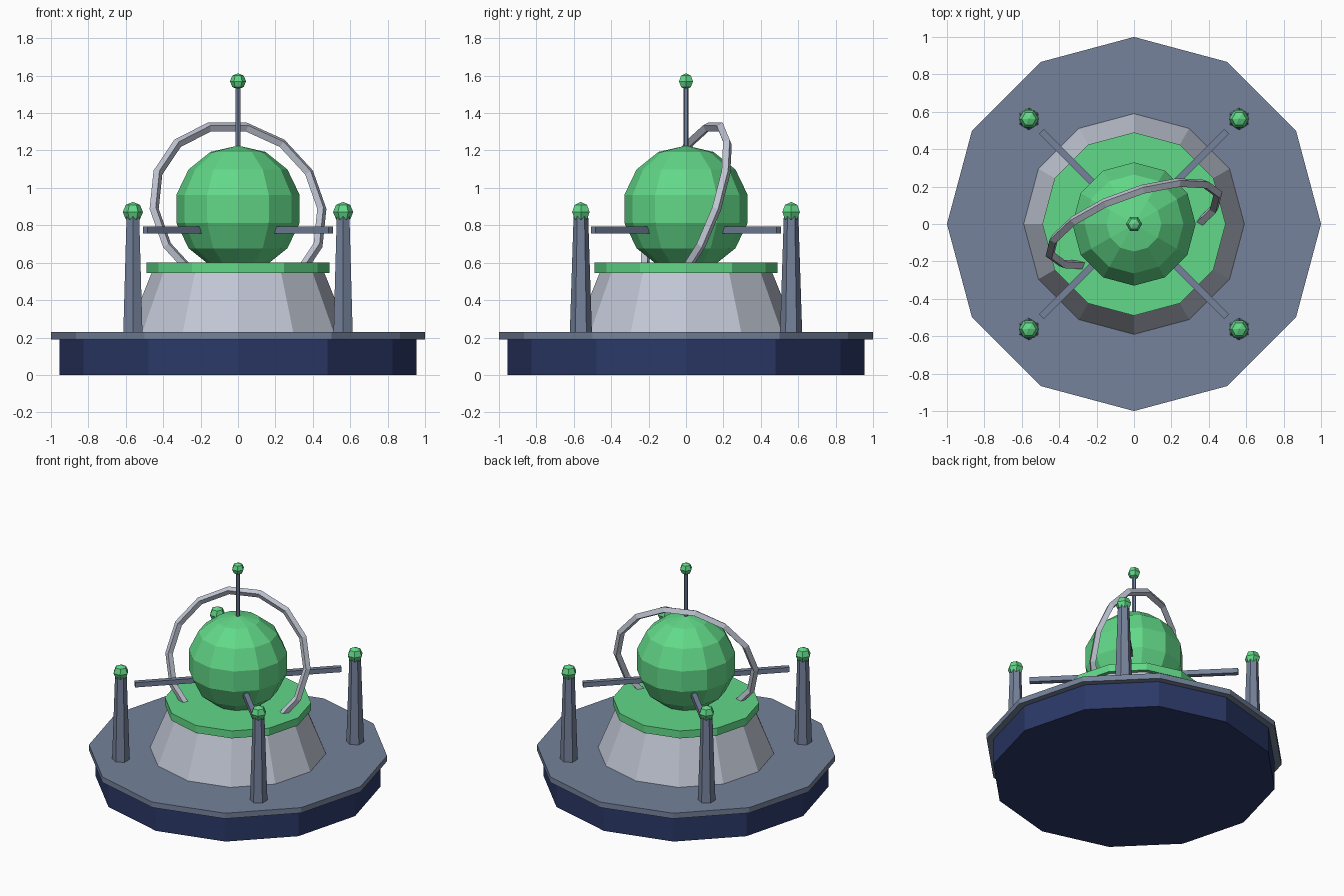
import bpy
from math import radians, sqrt, pi

cube = bpy.data.objects.get("Cube")
if cube:
    bpy.data.objects.remove(cube, do_unlink=True)


def make_material(name, rgb):
    mat = bpy.data.materials.new(name)
    mat.use_nodes = True
    colour = (*rgb, 1.0)
    mat.diffuse_color = colour
    mat.node_tree.nodes["Principled BSDF"].inputs["Base Color"].default_value = colour
    return mat


green = make_material("glowing green", (0.122, 0.69, 0.246))
slate = make_material("slate metal", (0.178, 0.223, 0.328))
silver = make_material("light silver", (0.527, 0.565, 0.658))
navy = make_material("dark navy", (0.024, 0.040, 0.137))


def finish(name, mat):
    obj = bpy.context.object
    obj.name = obj.data.name = name
    obj.data.materials.clear()
    obj.data.materials.append(mat)
    return obj


def column(name, mat, sides, r_low, r_high, z_low, z_high, x=0, y=0):
    """Upright prism or tapered column between two heights."""
    bpy.ops.mesh.primitive_cone_add(
        vertices=sides, radius1=r_low, radius2=r_high, depth=z_high - z_low,
        location=(x, y, (z_low + z_high) / 2))
    return finish(name, mat)


def ball(name, mat, segments, rings, radius, x, y, z):
    """Low-poly sphere with a corner facing front and back."""
    bpy.ops.mesh.primitive_uv_sphere_add(
        segments=segments, ring_count=rings, radius=radius,
        location=(x, y, z), rotation=(0, 0, pi / 2))
    return finish(name, mat)


# Stepped twelve-sided base
column("base_foundation", navy, 12, 0.955, 0.955, 0, 0.19)
column("base_plate", slate, 12, 1, 1, 0.19, 0.23)

# Tapered pedestal with its top disc
column("pedestal", silver, 12, 0.59, 0.46, 0.23, 0.55)
column("pedestal_disc", green, 12, 0.49, 0.49, 0.545, 0.6)

# Central orb
ORB_Z = 0.888
ball("orb", green, 12, 7, 0.338, 0, 0, ORB_Z)

# Tilted ring, sunk into the pedestal at its foot
bpy.ops.mesh.primitive_torus_add(
    major_segments=14, minor_segments=4, major_radius=0.477, minor_radius=0.026,
    location=(0, 0, ORB_Z), rotation=(radians(70), 0, radians(20)))
finish("tilted_ring", silver)

# Antenna on top of the orb
column("antenna_rod", slate, 6, 0.014, 0.014, 1.2, 1.56)
ball("antenna_tip", green, 6, 4, 0.043, 0, 0, 1.57)

# Four corner pillars with caps, and a spoke pointing at each
SPOKE_START, SPOKE_END = 0.22, 0.7
for side, sx in (("left", 1), ("right", -1)):
    for end, sy in (("front", -1), ("back", 1)):
        tag = f"{end}_{side}"
        x, y = 0.562 * sx, 0.562 * sy
        column(f"{tag}_pillar", slate, 6, 0.059, 0.039, 0.23, 0.85, x, y)
        ball(f"{tag}_pillar_cap", green, 6, 4, 0.054, x, y, 0.871)

        middle = (SPOKE_START + SPOKE_END) / 2 / sqrt(2)
        bpy.ops.mesh.primitive_cube_add(
            size=1, location=(middle * sx, middle * sy, 0.775),
            rotation=(0, 0, radians(45) * sx * sy))
        spoke = finish(f"{tag}_spoke", slate)
        spoke.scale = (SPOKE_END - SPOKE_START, 0.035, 0.035)
